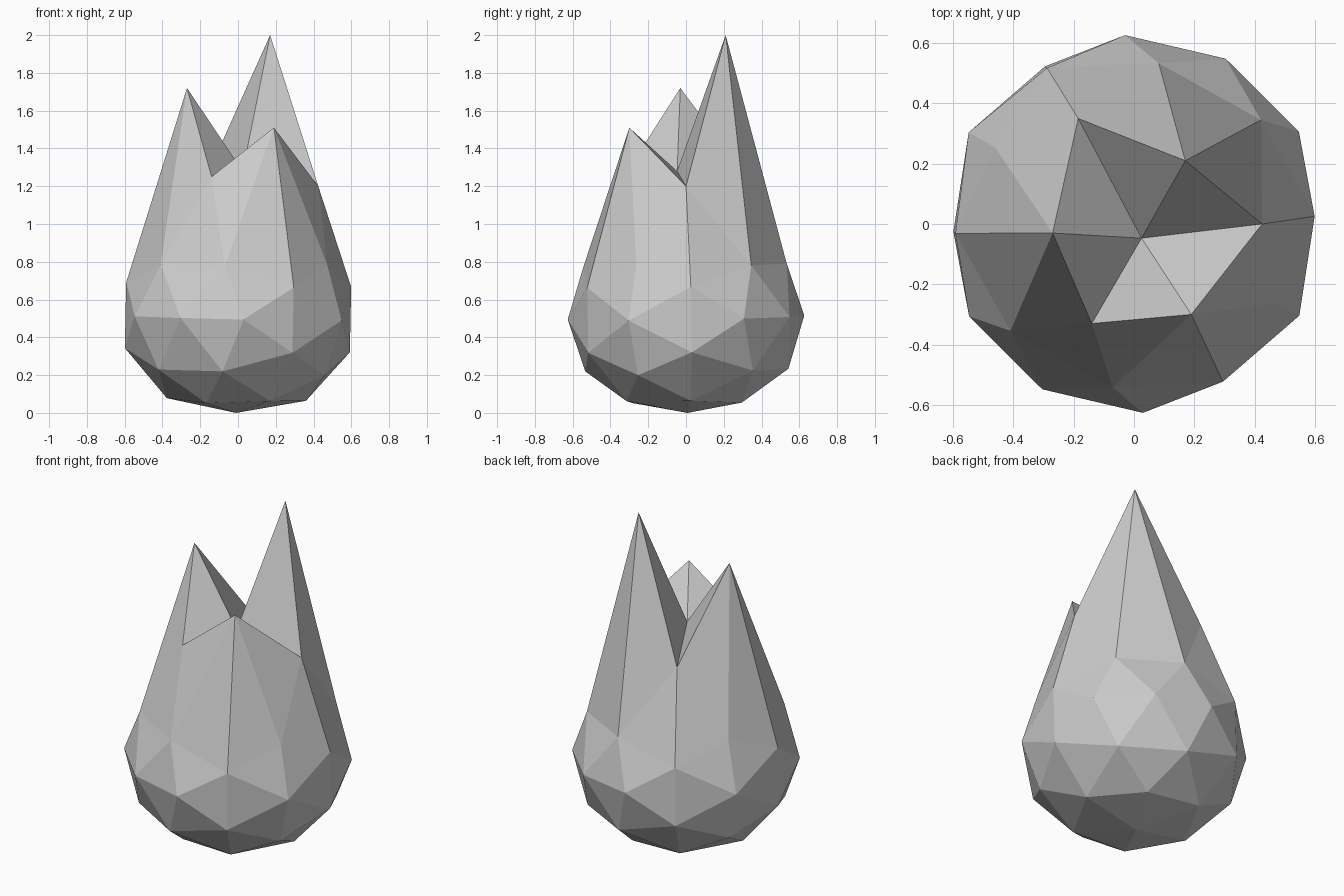
import bpy, bmesh, math
from itertools import combinations
from mathutils import Vector, Matrix

cube = bpy.data.objects.get("Cube")
if cube:
    bpy.data.objects.remove(cube, do_unlink=True)

# Icosahedron corners standing on an edge, plus the edge midpoints, on a unit sphere
PHI = (1 + math.sqrt(5)) / 2
corners = []
for a in (-1, 1):
    for b in (-PHI, PHI):
        corners += [Vector((0, a, b)), Vector((a, b, 0)), Vector((b, 0, a))]
mids = [(p + q) / 2 for p, q in combinations(corners, 2) if (p - q).length < 2.1]
turn = Matrix.Rotation(math.radians(-29), 3, 'Z')
points = [turn @ p.normalized() for p in corners + mids]

bm = bmesh.new()
for p in points:
    bm.verts.new(p)
bmesh.ops.convex_hull(bm, input=bm.verts)

# Crown: three tall tips alternating with three notches around a sunken centre
crown = [
    Vector((0.17, 0.21, 2.0)), Vector((-0.27, -0.03, 1.72)), Vector((0.19, -0.30, 1.51)),
    Vector((-0.14, -0.33, 1.25)), Vector((0.425, 0.0, 1.2)), Vector((-0.185, 0.35, 1.21)),
    Vector((0.025, -0.047, 1.28)),
]

# Body: squashed, slightly tilted ball whose uppermost points become the crown
RADIUS, MIDDLE = 0.627, 0.505
for v in bm.verts:
    x, y, z = v.co
    if z > 0.7:
        flat = Vector((x, y)) * RADIUS
        v.co = min(crown, key=lambda c: (c.xy - flat).length)
    else:
        height = z * (0.56 - 0.055 * z ** 4)
        x, y = x * RADIUS, y * RADIUS
        v.co = (x + 0.02 * height, y - 0.016 * height,
                MIDDLE + height - 0.02 * x + 0.016 * y)
bmesh.ops.recalc_face_normals(bm, faces=bm.faces)

mesh = bpy.data.meshes.new("pointed_bud")
bm.to_mesh(mesh)
bm.free()
bud = bpy.data.objects.new("pointed_bud", mesh)
bpy.context.collection.objects.link(bud)

# Plain grey surface
grey = bpy.data.materials.new("light_grey")
grey.use_nodes = True
color = (0.6, 0.6, 0.6, 1)
grey.diffuse_color = color
grey.node_tree.nodes["Principled BSDF"].inputs["Base Color"].default_value = color
mesh.materials.append(grey)
